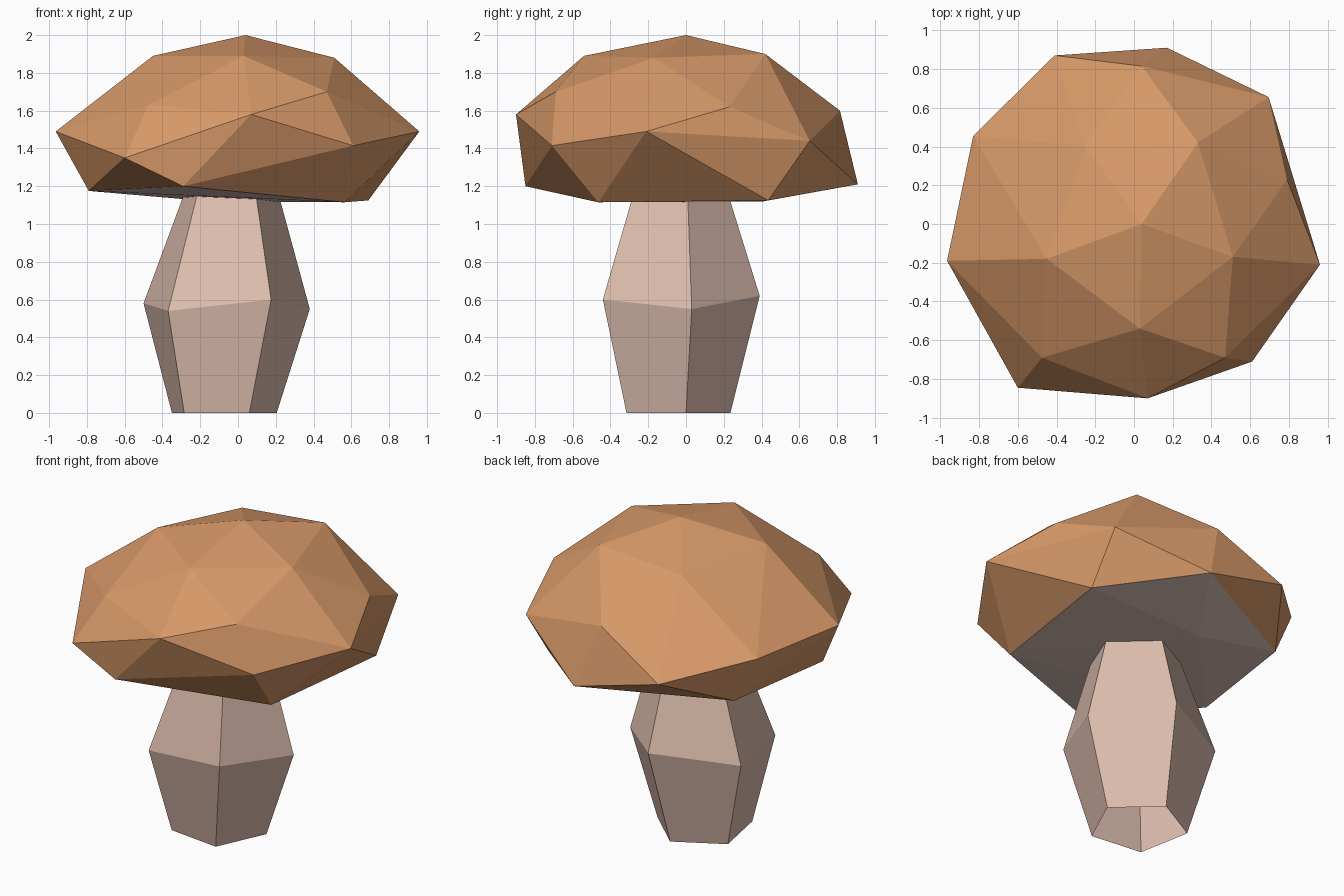
import bpy, bmesh
from mathutils import Vector

if "Cube" in bpy.data.objects:
    bpy.data.objects.remove(bpy.data.objects["Cube"])


def material(name, rgb):
    """Flat colour from 0-255 sRGB, stored linear."""
    m = bpy.data.materials.new(name)
    lin = [((c / 255 + 0.055) / 1.055) ** 2.4 for c in rgb]
    m.diffuse_color = (*lin, 1)
    m.use_nodes = True
    m.node_tree.nodes["Principled BSDF"].inputs["Base Color"].default_value = m.diffuse_color
    return m


def make_object(name, bm, mats):
    bmesh.ops.recalc_face_normals(bm, faces=bm.faces)
    me = bpy.data.meshes.new(name)
    bm.to_mesh(me)
    bm.free()
    for m in mats:
        me.materials.append(m)
    ob = bpy.data.objects.new(name, me)
    bpy.context.collection.objects.link(ob)
    return ob


cap_brown = material("cap brown", (214, 152, 104))
gill_cream = material("gill cream", (220, 196, 186))
stem_pink = material("stem pink", (222, 190, 174))

# Cap: faceted dome, the hull of irregular rings of corners
crown = [(.04, 0, 2), (.03, -.54, 1.89), (.51, -.17, 1.88), (.33, .42, 1.9),
         (-.25, .4, 1.85), (-.45, -.18, 1.89)]
shoulder = [(.07, -.9, 1.58), (.47, -.69, 1.7), (.96, -.21, 1.49), (.79, .23, 1.62),
            (.695, .655, 1.44), (.04, .815, 1.6), (-.41, .87, 1.36),
            (-.83, .455, 1.48), (-.965, -.19, 1.49), (-.475, -.69, 1.63)]
rim = [(-.6, -.845, 1.35), (.61, -.71, 1.415), (-.29, -.85, 1.2), (.565, -.465, 1.115),
       (.69, .435, 1.125), (.17, .91, 1.21), (-.685, .48, 1.18), (-.79, -.28, 1.175),
       (-.15, .41, 1.12)]
bm = bmesh.new()
for p in crown + shoulder + rim:
    bm.verts.new(p)
hull = bmesh.ops.convex_hull(bm, input=bm.verts)
inner = {g for g in hull["geom_interior"] if isinstance(g, bmesh.types.BMVert)}
bmesh.ops.delete(bm, geom=list(inner), context='VERTS')
bmesh.ops.recalc_face_normals(bm, faces=bm.faces)
for f in bm.faces:                      # underside faces are cream
    f.normal_update()
    f.material_index = 1 if f.normal.z < -0.92 else 0
make_object("mushroom_cap", bm, [cap_brown, gill_cream])

# Stem: five-sided bulging tube, open at the foot, its top hidden in the cap
foot = [(.06, -.315, 0), (.205, 0, 0), (-.05, .235, 0), (-.35, .07, 0), (-.285, -.275, 0)]
belly = [(.175, -.44, .6), (.38, .03, .55), (0, .39, .62), (-.5, .15, .58), (-.37, -.39, .54)]
neck = [(.1, -.29, 1.12), (.225, .01, 1.12), (-.02, .235, 1.12), (-.3, .08, 1.12),
        (-.225, -.24, 1.12)]
top = [Vector(b).lerp(Vector(n), 1.15) for b, n in zip(belly, neck)]
bm = bmesh.new()
rings = [[bm.verts.new(p) for p in ring] for ring in (foot, belly, top)]
for lo, hi in zip(rings, rings[1:]):
    for i in range(5):
        j = (i + 1) % 5
        bm.faces.new((lo[i], lo[j], hi[j], hi[i]))
make_object("stem", bm, [stem_pink])
